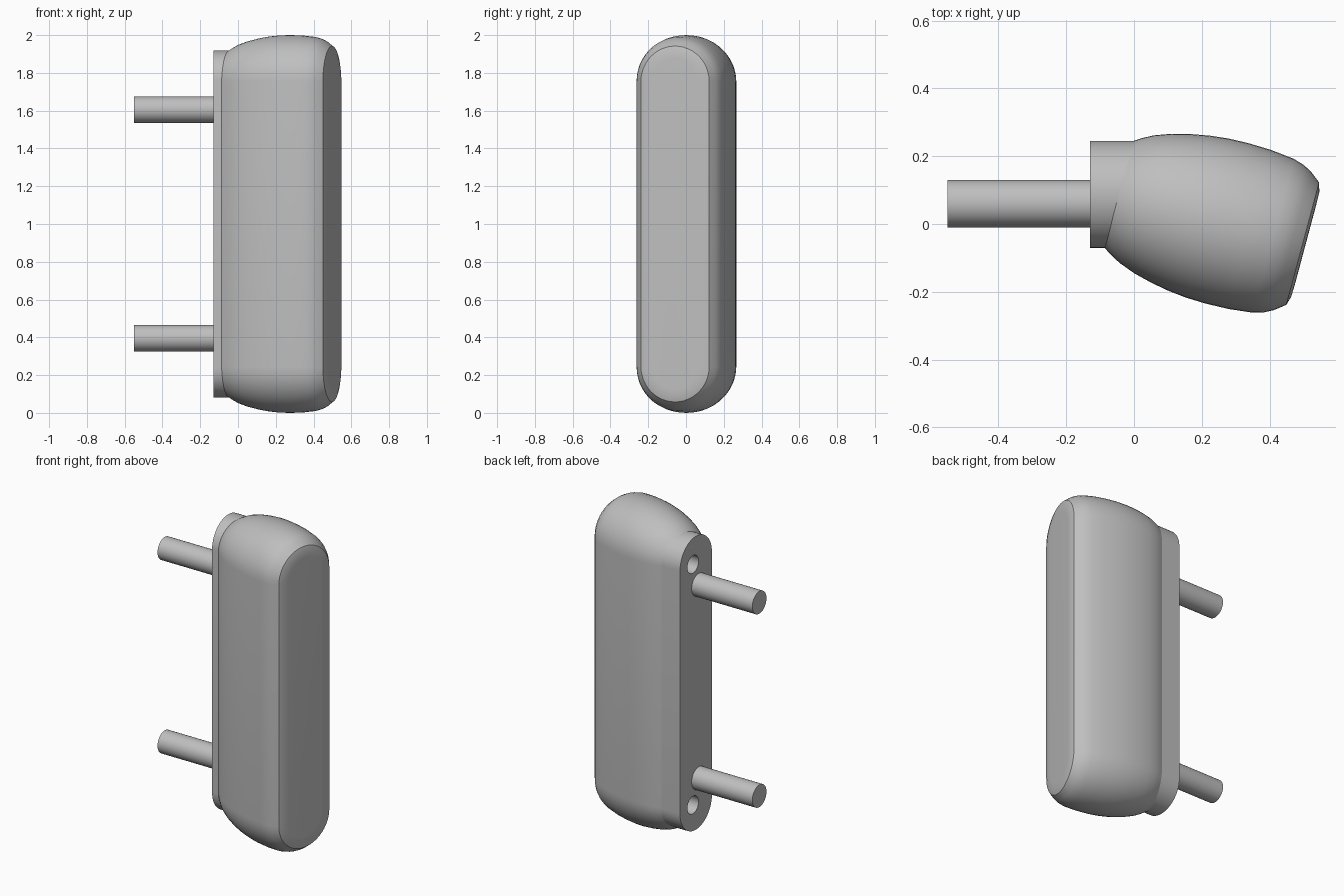
import bpy, bmesh
from math import sin, cos, pi, radians
from mathutils import Vector

cube = bpy.data.objects.get("Cube")
if cube:
    bpy.data.objects.remove(cube, do_unlink=True)

grey = bpy.data.materials.new("satin grey")
grey.use_nodes = True
grey.diffuse_color = (0.52, 0.52, 0.52, 1)
grey.node_tree.nodes["Principled BSDF"].inputs["Base Color"].default_value = grey.diffuse_color

UP = Vector((0, 0, 1))


def loft(name, start, angle, half_length, profile, steps=24):
    """Skin upright stadium rings; profile holds (distance along axis, radius)."""
    axis = Vector((cos(angle), sin(angle), 0))
    side = Vector((-sin(angle), cos(angle), 0))
    bm = bmesh.new()
    rings = []
    for s, r in profile:
        ring = []
        for end in (0, 1):
            shift = half_length * (1 - 2 * end)
            # a plain circle needs no doubled points where the halves meet
            count = steps + 1 if half_length else steps
            for i in range(count):
                a = pi * (end + i / steps)
                p = start + axis * s + side * (r * cos(a)) + UP * (shift + r * sin(a))
                ring.append(bm.verts.new(p))
        rings.append(ring)
    for a, b in zip(rings, rings[1:]):
        for i in range(len(a)):
            j = (i + 1) % len(a)
            bm.faces.new((a[i], a[j], b[j], b[i]))
    bm.faces.new(rings[0])
    bm.faces.new(rings[-1])
    bmesh.ops.recalc_face_normals(bm, faces=bm.faces)
    mesh = bpy.data.meshes.new(name)
    bm.to_mesh(mesh)
    bm.free()
    mesh.materials.append(grey)
    obj = bpy.data.objects.new(name, mesh)
    bpy.context.collection.objects.link(obj)
    return obj


# Bulging grip, turned slightly toward the front
bulge = [(0, .163), (.025, .179), (.055, .195), (.104, .213), (.16, .227),
         (.215, .237), (.27, .243), (.33, .245), (.4, .243), (.472, .235),
         (.505, .225), (.53, .212), (.562, .187), (.57, .16), (.571, .12)]
body = loft("grip_body", Vector((-.045, .0875, 1)), radians(-15), .755, bulge)

# Mounting plate behind the grip
plate = loft("mounting_plate", Vector((-.13, .0875, 1)), 0, .76, [(0, .158), (.15, .158)])
parts = [body, plate]

for label, sign in (("upper", 1), ("lower", -1)):
    # Mounting pegs
    parts.append(loft(label + "_peg", Vector((-.55, .06, 1 + sign * .605)), 0, 0,
                      [(0, .07), (.45, .07)]))
    # Screw holes in the plate
    cutter = loft(label + "_hole_cutter", Vector((-.2, .117, 1 + sign * .7525)), 0, 0,
                  [(0, .055), (.15, .055)])
    cutter.hide_render = True
    cutter.hide_set(True)
    cut = plate.modifiers.new(label + " hole", 'BOOLEAN')
    cut.operation = 'DIFFERENCE'
    cut.solver = 'EXACT'
    cut.object = cutter

# Bake the holes, so that the shading can follow their edges
bpy.context.view_layer.update()
holed = bpy.data.meshes.new_from_object(plate.evaluated_get(bpy.context.evaluated_depsgraph_get()))
plate.modifiers.clear()
plate.data = holed
for obj in [o for o in bpy.data.objects if o.name.endswith("_hole_cutter")]:
    bpy.data.objects.remove(obj, do_unlink=True)

bpy.ops.object.select_all(action='DESELECT')
for obj in parts:
    obj.select_set(True)
bpy.context.view_layer.objects.active = body
bpy.ops.object.shade_smooth_by_angle(angle=radians(30))
